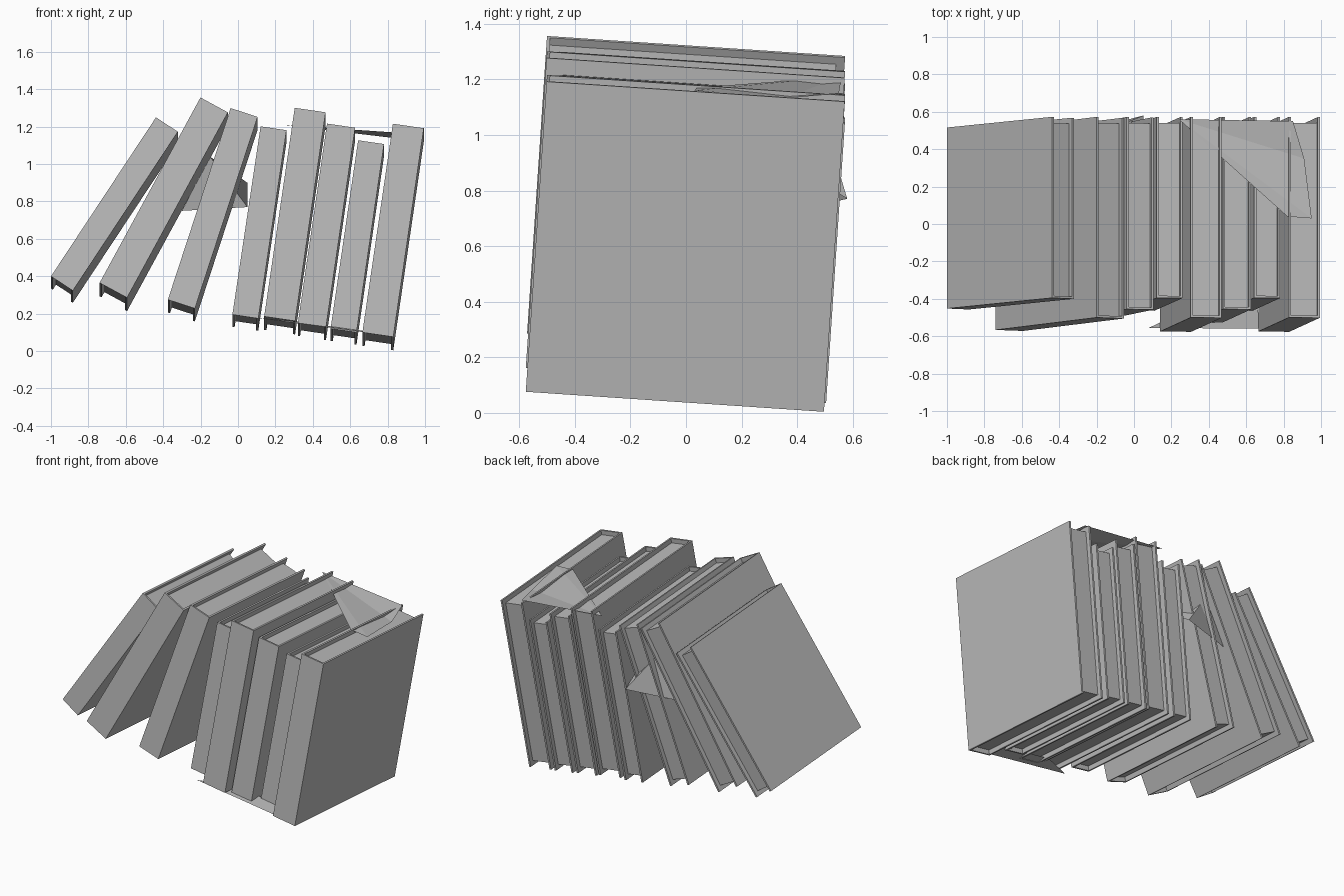
import bpy, bmesh, math
from mathutils import Matrix, Vector

if "Cube" in bpy.data.objects:
    bpy.data.objects.remove(bpy.data.objects["Cube"], do_unlink=True)

# One plain grey for everything
grey = bpy.data.materials.new("plain grey")
grey.use_nodes = True
colour = (0.5, 0.5, 0.5, 1)
grey.diffuse_color = colour
grey.node_tree.nodes["Principled BSDF"].inputs["Base Color"].default_value = colour

PITCH = math.atan(0.067)   # the whole row leans back a little
BACK = 0.575               # y of every top back corner
BOARD = 0.012              # cover thickness
INSET = 0.03               # how far the covers stand past the pages


def add_object(name, bm, matrix=Matrix()):
    bmesh.ops.recalc_face_normals(bm, faces=bm.faces)
    mesh = bpy.data.meshes.new(name)
    bm.to_mesh(mesh)
    bm.free()
    mesh.materials.append(grey)
    obj = bpy.data.objects.new(name, mesh)
    obj.matrix_world = matrix
    bpy.context.collection.objects.link(obj)
    return obj


def prism(outline, low, high):
    """Extrude an xy outline from z = low to z = high."""
    bm = bmesh.new()
    face = bm.faces.new([bm.verts.new((x, y, low)) for x, y in outline])
    top = bmesh.ops.extrude_face_region(bm, geom=[face])["geom"]
    moved = [v for v in top if isinstance(v, bmesh.types.BMVert)]
    bmesh.ops.translate(bm, verts=moved, vec=(0, 0, high - low))
    return bm


def book(number, x, z, lean, size):
    """A book whose front bottom left corner is at x, z."""
    w, d, h = size
    lean = math.radians(lean)
    turn = Matrix.Rotation(-PITCH, 4, "X") @ Matrix.Rotation(lean, 4, "Y")
    rise = h * math.cos(lean) * math.sin(PITCH)
    place = Matrix.Translation((x, BACK - d - rise, z)) @ turn
    b = BOARD
    # Boards and spine as one folded cover
    cover = [(0, 0), (w, 0), (w, d), (w - b, d), (w - b, b), (b, b), (b, d), (0, d)]
    add_object(f"book_cover_{number}", prism(cover, 0, h), place)
    # Page block set back from the cover edges
    back = d - INSET
    pages = [(b, b), (w - b, b), (w - b, back), (b, back)]
    add_object(f"book_pages_{number}", prism(pages, INSET, h - INSET), place)


# Three book sizes: thickness, depth, height
small = (0.14, 0.97, 1.02)
medium = (0.152, 1.03, 1.08)
large = (0.167, 1.075, 1.13)

# Corner x, corner z, lean in degrees, size
row = [
    (-1.0, 0.40, 33.4, small),
    (-0.74, 0.365, 28.5, large),
    (-0.375, 0.275, 18.1, medium),
    (-0.03, 0.195, 8.5, small),
    (0.14, 0.185, 8.3, large),
    (0.32, 0.15, 8.3, medium),
    (0.495, 0.12, 8.3, small),
    (0.665, 0.10, 8.3, large),
]
for number, (x, z, lean, size) in enumerate(row, 1):
    book(number, x, z, lean, size)


def sheet(name, points):
    """A loose, creased sheet made as a fan of triangles."""
    bm = bmesh.new()
    verts = [bm.verts.new(Vector(p)) for p in points]
    for a, b in zip(verts[1:], verts[2:]):
        bm.faces.new((verts[0], a, b))
    add_object(name, bm)


# Loose sheets caught between and on top of the books
sheet("loose_sheet_middle", [(0.05, 0.58, 0.77), (-0.3, 0.49, 0.75),
                             (-0.15, 0.5, 1.04), (0.05, 0.38, 0.9)])
sheet("loose_sheet_top", [(0.24, 0.56, 1.21), (0.85, 0.55, 1.15), (0.91, 0.35, 1.13),
                          (0.95, 0.03, 1.16), (0.82, 0.04, 1.17)])
sheet("loose_sheet_bottom", [(0.08, -0.555, 0.18), (0.68, -0.56, 0.1),
                             (0.66, -0.45, 0.11), (0.3, -0.45, 0.16)])
